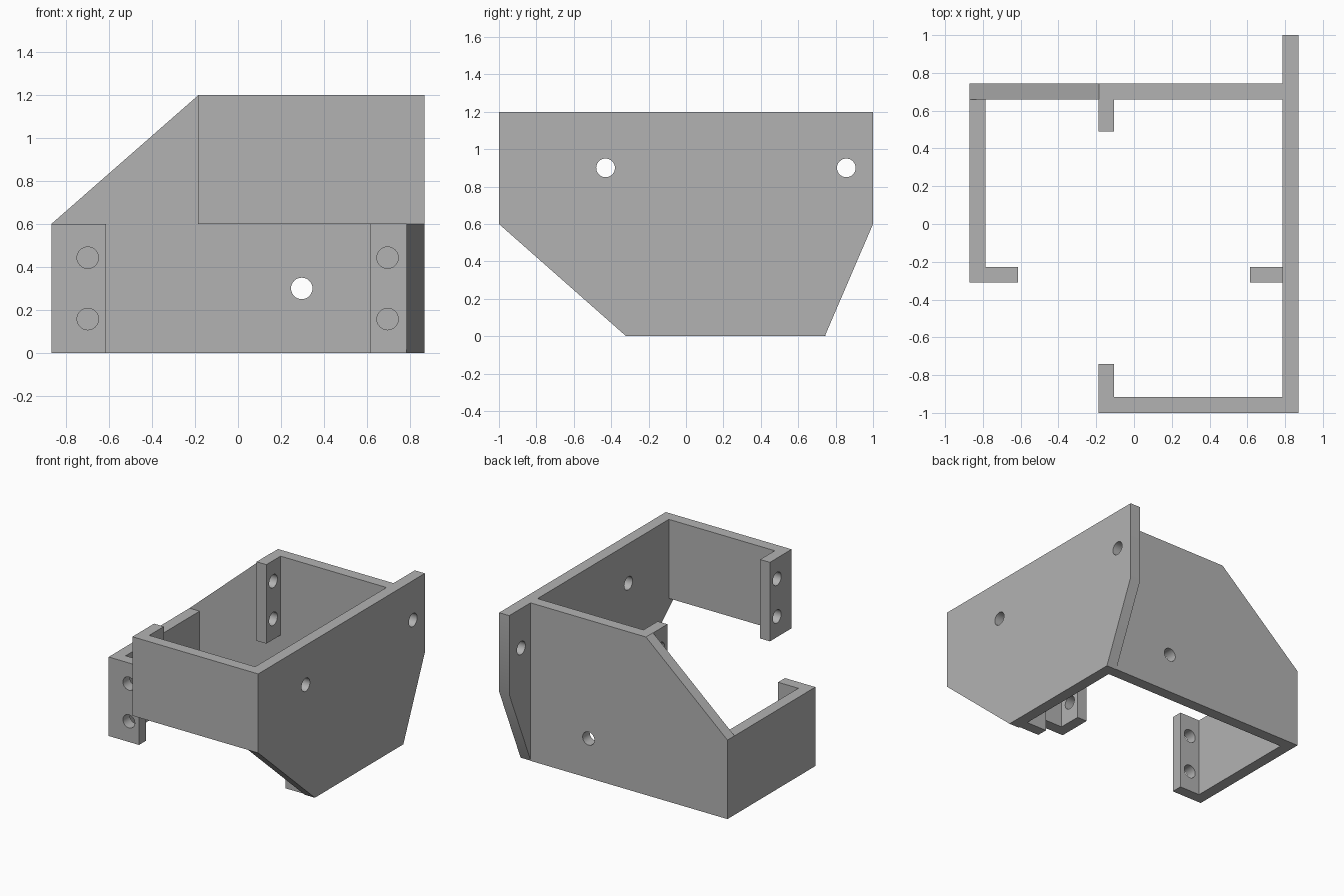
import bpy, bmesh, math
from mathutils import Vector

cube = bpy.data.objects.get("Cube")
if cube:
    bpy.data.objects.remove(cube, do_unlink=True)

grey = bpy.data.materials.new("plain grey")
grey.use_nodes = True
COLOR = (0.45, 0.45, 0.45, 1)
grey.diffuse_color = COLOR
grey.node_tree.nodes["Principled BSDF"].inputs["Base Color"].default_value = COLOR

RADIUS = 0.05
LOW, MID, TOP = 0, 0.6, 1.2       # height levels
OUT, INN = 0.87, 0.785            # outer and inner side faces
BACK_IN, BACK_OUT = 0.66, 0.745   # faces of the back plate


def place(axis, u, v, w):
    """Point with w along the axis and (u, v) on the two other axes in order."""
    return Vector({"x": (w, u, v), "y": (u, w, v), "z": (u, v, w)}[axis])


def prism(name, axis, outline, start, end):
    bm = bmesh.new()
    base = bm.faces.new([bm.verts.new(place(axis, u, v, start)) for u, v in outline])
    extruded = bmesh.ops.extrude_face_region(bm, geom=[base])["geom"]
    verts = [g for g in extruded if isinstance(g, bmesh.types.BMVert)]
    bmesh.ops.translate(bm, verts=verts, vec=place(axis, 0, 0, end - start))
    bmesh.ops.recalc_face_normals(bm, faces=bm.faces)
    mesh = bpy.data.meshes.new(name)
    bm.to_mesh(mesh)
    bm.free()
    mesh.materials.append(grey)
    obj = bpy.data.objects.new(name, mesh)
    bpy.context.collection.objects.link(obj)
    return obj


def drill(obj, axis, holes, start, end):
    """Cut round through holes, then smooth their walls."""
    bpy.ops.object.select_all(action="DESELECT")
    obj.select_set(True)
    bpy.context.view_layer.objects.active = obj
    for u, v in holes:
        angles = [math.tau * i / 32 for i in range(32)]
        circle = [(u + RADIUS * math.cos(a), v + RADIUS * math.sin(a)) for a in angles]
        cutter = prism("hole_cutter", axis, circle, start - 0.03, end + 0.03)
        cutter.hide_render = True
        mod = obj.modifiers.new("hole", "BOOLEAN")
        mod.operation = "DIFFERENCE"
        mod.solver = "EXACT"
        mod.object = cutter
        bpy.ops.object.modifier_apply(modifier=mod.name)
        bpy.data.objects.remove(cutter, do_unlink=True)
    bpy.ops.object.shade_smooth_by_angle(angle=math.radians(30))


def hole_pair(u, bottom):
    """Two holes, evenly spaced about the middle of a flange."""
    return [(u, bottom + 0.3 + d) for d in (-0.143, 0.143)]


def rect(u0, u1, v0, v1):
    return [(u0, v0), (u1, v0), (u1, v1), (u0, v1)]


# Large side plate with tapered lower corners
side = prism("side_plate", "x", [(-1, TOP), (-1, MID), (-0.32, LOW), (0.742, LOW),
                                 (1, MID), (1, TOP)], INN, OUT)
drill(side, "x", [(-0.43, 0.9), (0.857, 0.9)], INN, OUT)

# Back plate with one sloped corner
back = prism("back_plate", "y", [(-OUT, LOW), (INN, LOW), (INN, TOP),
                                 (-0.185, TOP), (-OUT, MID)], BACK_IN, BACK_OUT)
drill(back, "y", [(0.297, 0.3)], BACK_IN, BACK_OUT)

# Lower wall with its inward flange
F0, F1 = -0.31, -0.227
lower = prism("lower_wall", "z", [(-OUT, BACK_IN), (-OUT, F0), (-0.615, F0),
                                  (-0.615, F1), (-INN, F1), (-INN, BACK_IN)], LOW, MID)
drill(lower, "y", hole_pair(-0.7, LOW), F0, F1)

# Matching lower flange on the side plate
flange = prism("lower_flange", "z", rect(0.615, INN, F0, F1), LOW, MID)
drill(flange, "y", hole_pair(0.697, LOW), F0, F1)

# Upper front wall with its inward flange
G0, G1 = -0.187, -0.105
upper = prism("upper_wall", "z", [(INN, -1), (G0, -1), (G0, -0.74), (G1, -0.74),
                                  (G1, -0.915), (INN, -0.915)], MID, TOP)
drill(upper, "x", hole_pair(-0.825, MID), G0, G1)

# Matching upper flange on the back plate
flange = prism("upper_flange", "z", rect(G0, G1, 0.49, BACK_IN), MID, TOP)
drill(flange, "x", hole_pair(0.573, MID), G0, G1)
